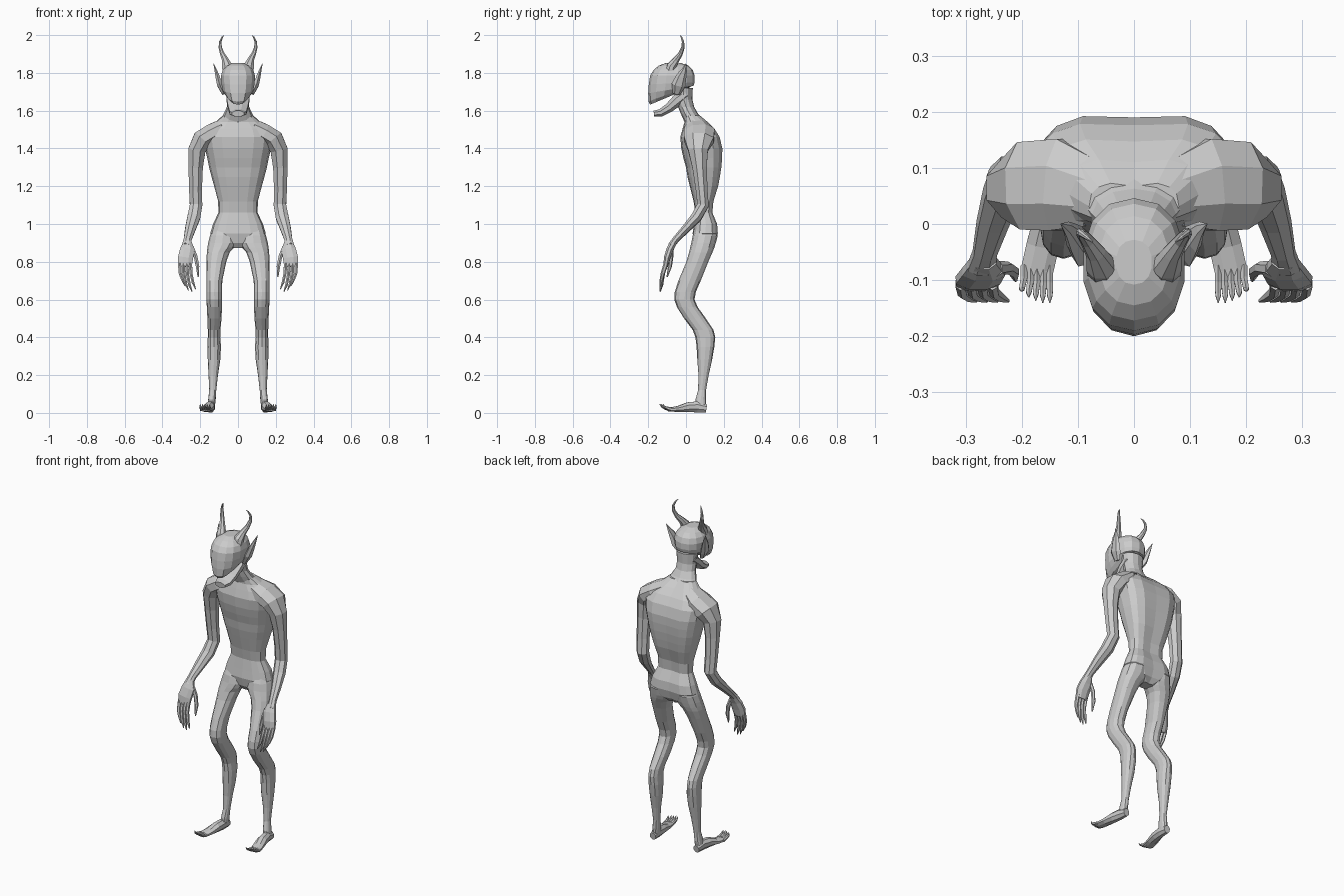
import bpy, bmesh, math
from mathutils import Vector

grey = bpy.data.materials.new("stone_grey")
grey.diffuse_color = (0.6, 0.6, 0.6, 1)


def power(v, e):
    return math.copysign(abs(v) ** e, v)


def skin(name, loops, mirror):
    """Join equal-sized point loops into a closed, flat-shaded surface."""
    n = len(loops[0])
    verts = [p for loop in loops for p in loop]
    faces = [tuple(range(n))[::-1],
             tuple(range(len(verts) - n, len(verts)))]
    for r in range(len(loops) - 1):
        for i in range(n):
            a, b = r * n + i, r * n + (i + 1) % n
            faces.append((a, b, b + n, a + n))
    mesh = bpy.data.meshes.new(name)
    mesh.from_pydata(verts, [], faces)
    mesh.materials.append(grey)
    obj = bpy.data.objects.new(name, mesh)
    bpy.context.collection.objects.link(obj)
    bm = bmesh.new()
    bm.from_mesh(mesh)
    bmesh.ops.recalc_face_normals(bm, faces=bm.faces)
    bm.to_mesh(mesh)
    bm.free()
    if mirror:
        obj.modifiers.new("mirror", 'MIRROR').use_mirror_merge = False
    return obj


def stack(name, rings, n=14, e=1.0, back_e=None, mirror=False, groove=0.0):
    """Level rings: z, x min, x max, y front, y back, optional tilt."""
    loops = []
    for z, x0, x1, y0, y1, *tilt in rings:
        loop = []
        for i in range(n):
            t = math.pi / 2 + 2 * math.pi * i / n
            k = back_e if back_e and math.sin(t) > .01 else e
            c, s = power(math.cos(t), k), power(math.sin(t), k)
            y = (y0 + y1) / 2 + s * (y1 - y0) / 2
            dz = tilt[0] * s * (y1 - y0) / 2 if tilt else 0
            if i == 0:
                y -= groove
            loop.append(Vector(((x0 + x1) / 2 + c * (x1 - x0) / 2, y, z + dz)))
        loops.append(loop)
    return skin(name, loops, mirror)


def tube(name, path, n=8, ref=(0, 1, 0), mirror=True):
    """Path rings: x, y, z, half width, half depth."""
    pts = [Vector(p[:3]) for p in path]
    grow = 1 / math.cos(math.pi / n)
    loops = []
    for k, p in enumerate(path):
        t = (pts[min(k + 1, len(pts) - 1)] - pts[max(k - 1, 0)]).normalized()
        u = t.cross(Vector(ref)).normalized() * p[3] * grow
        v = u.normalized().cross(t) * p[4] * grow
        loops.append([pts[k] + u * math.cos(a) + v * math.sin(a)
                      for a in (2 * math.pi * (i + 0.5) / n for i in range(n))])
    return skin(name, loops, mirror)


def centred(rows):
    return [(r[0], -r[1], r[1], *r[2:]) for r in rows]


# Hunched torso from pelvis to shoulders, with a shallow spine groove
stack("torso", centred([
    (.872, .035, .065, .13), (.90, .10, .045, .158), (.95, .147, .035, .172),
    (1.00, .132, .042, .168), (1.06, .104, .05, .142), (1.12, .105, .04, .148),
    (1.20, .126, .02, .174), (1.25, .14, .008, .184), (1.30, .153, 0, .192),
    (1.35, .163, -.014, .197), (1.40, .175, -.025, .198), (1.46, .185, -.03, .184),
    (1.505, .165, -.018, .155), (1.54, .12, -.008, .118), (1.575, .08, -.012, .075)]),
    n=16, e=.8, back_e=.68, groove=.008)

# Neck leaning forward
stack("neck", centred([
    (1.54, .10, -.008, .10), (1.585, .075, -.028, .063), (1.62, .059, -.042, .043),
    (1.66, .058, -.058, .034), (1.72, .065, -.065, .036)]), n=12)

# Skull with the upper jaw sloping down to the front
stack("skull", centred([
    (1.674, .045, -.190, .01, .42), (1.69, .066, -.199, .03, .36),
    (1.712, .083, -.200, .04, .16), (1.745, .09, -.197, .046, .05),
    (1.785, .092, -.19, .046), (1.815, .083, -.172, .036),
    (1.838, .063, -.145, .014), (1.852, .032, -.108, -.028)]), n=14, e=.88)

# Open lower jaw
tube("lower_jaw", [
    (0, 0, 1.69, .06, .028), (0, -.045, 1.655, .06, .032),
    (0, -.09, 1.615, .052, .025), (0, -.135, 1.588, .044, .02),
    (0, -.17, 1.584, .032, .016)], ref=(0, 0, 1), mirror=False)

# Pointed ears
tube("ear", [
    (.075, -.05, 1.69, .010, .018), (.096, -.04, 1.735, .014, .032),
    (.108, -.025, 1.78, .011, .024), (.118, -.01, 1.815, .006, .013),
    (.130, 0, 1.85, .001, .001)], n=6)

# Curved horns
tube("horn", [
    (.054, -.085, 1.80, .028, .026), (.058, -.075, 1.838, .026, .024),
    (.068, -.052, 1.87, .017, .017), (.083, -.030, 1.90, .012, .012),
    (.094, -.016, 1.935, .009, .009), (.094, -.016, 1.965, .006, .006),
    (.084, -.024, 1.988, .004, .004), (.074, -.032, 1.999, .001, .001)])

# Long arms flowing out of the sloping shoulders
tube("arm", [
    (.07, .055, 1.515, .045, .06), (.135, .07, 1.482, .05, .082),
    (.19, .068, 1.447, .052, .078), (.218, .064, 1.39, .046, .052),
    (.224, .072, 1.30, .038, .038), (.225, .083, 1.18, .034, .031),
    (.222, .09, 1.10, .033, .031), (.234, .055, 1.035, .034, .028),
    (.252, 0, .975, .028, .021), (.266, -.052, .92, .021, .017),
    (.272, -.078, .885, .025, .017)])

# Hands: palm, thumb and four fingers
tube("palm", [
    (.268, -.065, .905, .022, .018), (.268, -.085, .865, .038, .018),
    (.278, -.10, .82, .040, .017), (.281, -.108, .775, .036, .012)])
tube("thumb", [
    (.245, -.08, .875, .012, .012), (.225, -.078, .83, .010, .010),
    (.214, -.085, .775, .009, .009), (.211, -.10, .72, .003, .003)], n=6)
for i in range(4):
    x, drop = .252 + .019 * i, (.005, .018, .012, -.012)[i]
    tube(f"finger_{i + 1}", [
        (x, -.106, .79, .009, .011), (x - .003, -.122, .74, .008, .010),
        (x - .014, -.13, .695 - drop, .007, .008),
        (x - .028, -.137, .66 - drop, .002, .003)], n=6)

# Crouched legs
stack("leg", [
    (.98, .03, .13, .055, .15), (.94, .012, .148, .036, .168),
    (.90, .006, .158, .028, .158), (.875, .022, .162, .022, .15),
    (.85, .044, .165, .016, .14), (.80, .062, .167, .002, .118),
    (.70, .083, .167, -.04, .078), (.64, .085, .167, -.06, .052),
    (.60, .084, .167, -.062, .045), (.56, .085, .165, -.048, .062),
    (.50, .087, .162, -.01, .105), (.44, .093, .160, .035, .145),
    (.40, .094, .160, .05, .155), (.35, .09, .162, .056, .15),
    (.28, .094, .160, .06, .138), (.20, .106, .156, .066, .12),
    (.12, .115, .152, .064, .106), (.07, .118, .158, .05, .106),
    (.02, .124, .164, .045, .106)],
    n=12, e=.9, mirror=True)

# Feet turned slightly outward, with clawed toes
tube("foot", [
    (.143, .108, .024, .018, .021), (.145, .06, .032, .023, .029),
    (.152, .01, .03, .027, .026), (.163, -.04, .021, .029, .016),
    (.172, -.08, .018, .029, .011), (.174, -.095, .018, .026, .009)],
    ref=(0, 0, 1))
for i in range(5):
    x = .150 + .0115 * i
    reach = (.012, .012, .008, .002, -.008)[i]
    tube(f"toe_{i + 1}", [
        (x, -.075, .018, .006, .009), (x, -.10 - reach / 2, .024, .006, .008),
        (x + .001 * i, -.12 - reach / 2, .032, .005, .005),
        (x + .001 * i, -.128 - reach, .046, .001, .001)],
        n=6, ref=(0, 0, 1))
